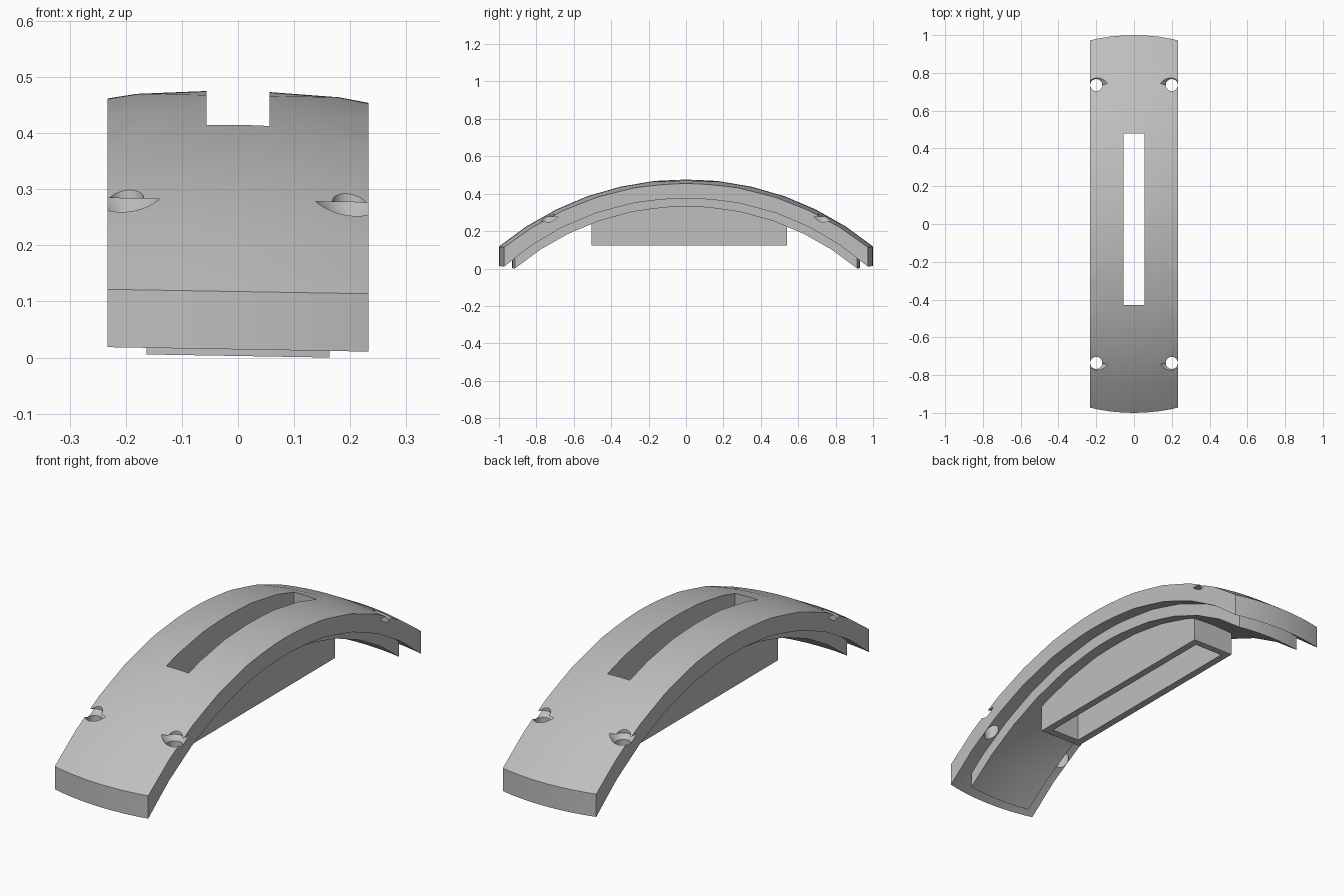
import bpy, bmesh, math
from mathutils import Vector

cube = bpy.data.objects.get("Cube")
if cube:
    bpy.data.objects.remove(cube, do_unlink=True)

grey = bpy.data.materials.new("plain grey")
grey.use_nodes = True
colour = (0.52, 0.52, 0.52, 1)
grey.diffuse_color = colour
grey.node_tree.nodes["Principled BSDF"].inputs["Base Color"].default_value = colour

CENTRE_Z = -1.093   # shared centre of all the spherical surfaces
RINGS = 6


def finish(bm, name):
    bmesh.ops.recalc_face_normals(bm, faces=bm.faces)
    mesh = bpy.data.meshes.new(name)
    bm.to_mesh(mesh)
    bm.free()
    mesh.materials.append(grey)
    obj = bpy.data.objects.new(name, mesh)
    bpy.context.collection.objects.link(obj)
    return obj


def lathe(name, profile, steps, at=(0, 0, 0)):
    """Spin an (r, z) profile that starts and ends on the axis."""
    bm = bmesh.new()
    verts = [bm.verts.new((r, 0, z)) for r, z in profile]
    edges = [bm.edges.new(pair) for pair in zip(verts, verts[1:])]
    bmesh.ops.spin(bm, geom=verts + edges, cent=(0, 0, 0), axis=(0, 0, 1),
                   angle=math.tau, steps=steps)
    bmesh.ops.remove_doubles(bm, verts=bm.verts, dist=1e-4)
    bmesh.ops.translate(bm, verts=bm.verts, vec=at)
    return finish(bm, name)


def block(name, low, high):
    low, high = Vector(low), Vector(high)
    bm = bmesh.new()
    bmesh.ops.create_cube(bm, size=1)
    bmesh.ops.scale(bm, verts=bm.verts, vec=high - low)
    bmesh.ops.translate(bm, verts=bm.verts, vec=(low + high) / 2)
    return finish(bm, name)


def arc(radius, reach):
    end = math.asin(reach / radius)
    angles = [end * i / RINGS for i in range(RINGS + 1)]
    return [(radius * math.sin(a), CENTRE_Z + radius * math.cos(a)) for a in angles]


def dome(name, outer, inner, reach):
    return lathe(name, arc(outer, reach) + arc(inner, reach)[::-1], 96)


def combine(obj, other, operation):
    mod = obj.modifiers.new("combine", 'BOOLEAN')
    mod.operation, mod.object, mod.solver = operation, other, 'EXACT'
    bpy.context.view_layer.objects.active = obj
    bpy.ops.object.modifier_apply(modifier=mod.name)
    bpy.data.objects.remove(other, do_unlink=True)


# Arched plate: a strip of a spherical shell
body = dome("arched_plate", 1.57, 1.492, 1.0)
combine(body, block("strip", (-0.233, -2, -1), (0.233, 2, 1)), 'INTERSECT')

# Narrower rib under the plate
rib = dome("lower_rib", 1.53, 1.437, 0.93)
combine(rib, block("strip", (-0.163, -2, -1), (0.163, 2, 1)), 'INTERSECT')

# Open rectangular frame hanging below, trimmed to the arch
frame = block("box_frame", (-0.106, -0.505, 0.125), (0.106, 0.54, 0.6))
combine(frame, block("pocket", (-0.072, -0.467, 0), (0.072, 0.508, 0.8)), 'DIFFERENCE')
trim = arc(1.47, 0.9)
combine(frame, lathe("trim", trim + [(0.9, -0.2), (0, -0.2)], 96), 'INTERSECT')

combine(body, rib, 'UNION')
combine(body, frame, 'UNION')

# Long slot through the crown
combine(body, block("slot", (-0.056, -0.43, -0.5), (0.056, 0.48, 0.8)), 'DIFFERENCE')

# Countersunk screw holes near the four corners
hole = [(0, -0.3), (0.032, -0.3), (0.032, 0.25), (0.062, 0.28),
        (0.032, 0.28), (0.032, 0.7), (0, 0.7)]
for x in (-0.2, 0.2):
    for y in (-0.735, 0.735):
        combine(body, lathe("screw_hole", hole, 32, (x, y, 0)), 'DIFFERENCE')

# Slight sideways lean, then stand it on the ground
for v in body.data.vertices:
    v.co.z -= 0.017 * v.co.x
lowest = min(v.co.z for v in body.data.vertices)
for v in body.data.vertices:
    v.co.z -= lowest

body.data.materials.clear()
body.data.materials.append(grey)
for face in body.data.polygons:
    face.material_index = 0

bpy.ops.object.select_all(action='DESELECT')
body.select_set(True)
bpy.context.view_layer.objects.active = body
bpy.ops.object.shade_smooth_by_angle(angle=math.radians(25))
